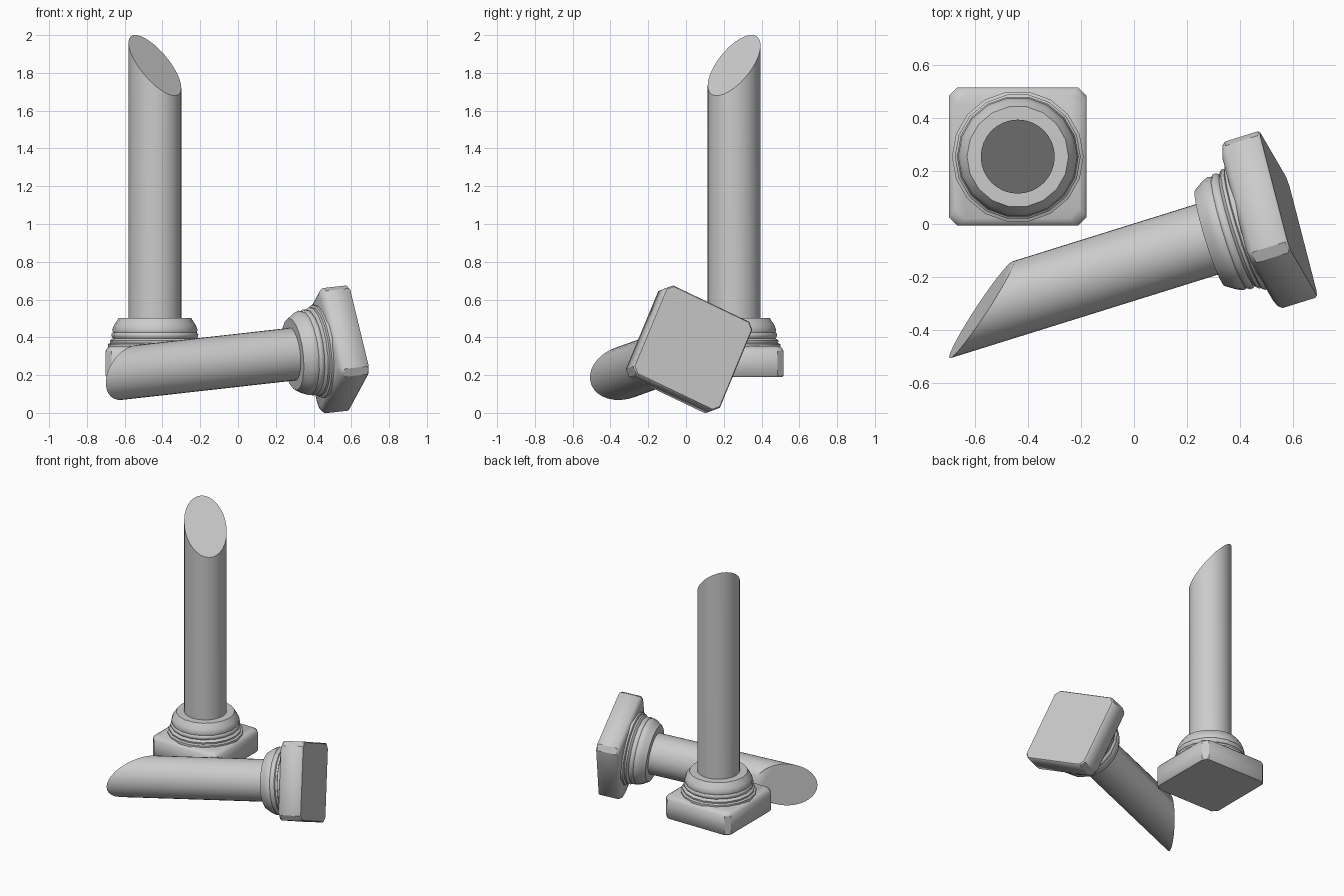
import bpy, bmesh, math
from mathutils import Vector, Matrix

if "Cube" in bpy.data.objects:
    bpy.data.objects.remove(bpy.data.objects["Cube"])


def finish(name, bm, mat, angle):
    bmesh.ops.recalc_face_normals(bm, faces=bm.faces[:])
    me = bpy.data.meshes.new(name)
    bm.to_mesh(me)
    bm.free()
    ob = bpy.data.objects.new(name, me)
    bpy.context.collection.objects.link(ob)
    ob.matrix_world = mat
    bpy.ops.object.select_all(action='DESELECT')
    ob.select_set(True)
    bpy.context.view_layer.objects.active = ob
    bpy.ops.object.shade_smooth_by_angle(angle=math.radians(angle))
    return ob


def loft(bm, rings):
    rows = [[bm.verts.new(p) for p in ring] for ring in rings]
    n = len(rows[0])
    for a, b in zip(rows, rows[1:]):
        for i in range(n):
            j = (i + 1) % n
            bm.faces.new((a[i], a[j], b[j], b[i]))
    bm.faces.new(rows[0][::-1])
    bm.faces.new(rows[-1])


def circle(r, z, n):
    return [Vector((r * math.cos(2 * math.pi * i / n),
                    r * math.sin(2 * math.pi * i / n), z)) for i in range(n)]


def chamfered_square(h, c, z):
    pts = []
    for k in range(4):
        rot = Matrix.Rotation(k * math.pi / 2, 3, 'Z')
        pts += [rot @ Vector((h, h - c, z)), rot @ Vector((h - c, h, z))]
    return pts


def broken_column(prefix, mat, cut_height, slope):
    # square plinth with chamfered corners and a softened top edge
    bm = bmesh.new()
    loft(bm, [chamfered_square(h, c, z) for h, c, z in
              ((0.255, 0.03, 0), (0.261, 0.032, 0.008), (0.261, 0.032, 0.138),
               (0.253, 0.035, 0.153), (0.235, 0.04, 0.163))])
    finish(prefix + "_plinth", bm, mat, 40)

    # moulded ring between plinth and shaft
    profile = ((0.235, 0.15), (0.249, 0.155), (0.249, 0.174), (0.236, 0.18),
               (0.238, 0.192), (0.229, 0.2), (0.222, 0.205), (0.229, 0.214),
               (0.23, 0.228), (0.222, 0.236), (0.226, 0.25), (0.216, 0.275),
               (0.202, 0.296), (0.192, 0.312), (0.13, 0.313))
    bm = bmesh.new()
    loft(bm, [circle(r, z, 18) for r, z in profile])
    finish(prefix + "_base_moulding", bm, mat, 50)

    # round shaft sliced off at a slant
    bottom = circle(0.14, 0.3, 32)
    top = [Vector((p.x, p.y, cut_height + slope[0] * p.x + slope[1] * p.y)) for p in bottom]
    bm = bmesh.new()
    loft(bm, [bottom, top])
    finish(prefix + "_shaft", bm, mat, 40)


# standing column
broken_column("standing_column", Matrix.Translation((-0.44, 0.255, 0.19)),
              1.65, (-0.86, 0.76))

# fallen column: local z runs from the plinth to the broken end
axis = -Vector((1, 0.312, 0.112)).normalized()
side = Vector((0.298, -0.955, 0)).normalized()
up = axis.cross(side).normalized()
if up.z < 0:
    up = -up
roll = math.radians(25)
lx = up * math.cos(roll) - side * math.sin(roll)
ly = axis.cross(lx)
mat = Matrix((lx, ly, axis)).transposed().to_4x4()
mat.translation = (0.585, 0.038, 0.344)
grad = side * 1.2 - up * 0.35
broken_column("fallen_column", mat, 1.225, (grad.dot(lx), grad.dot(ly)))
